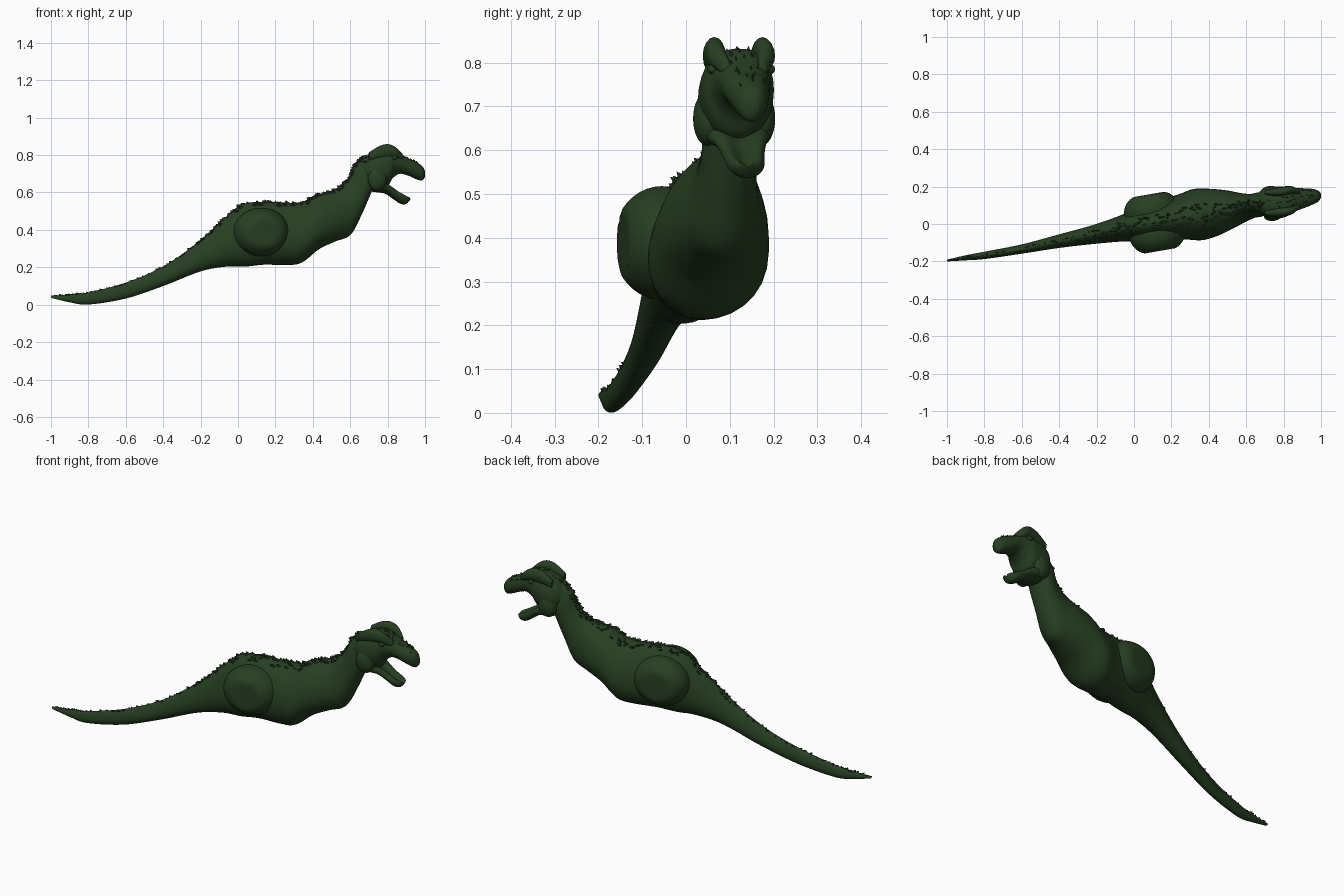
import bpy, bmesh, math, random
from mathutils import Vector

if "Cube" in bpy.data.objects:
    bpy.data.objects.remove(bpy.data.objects["Cube"])

random.seed(4)
SIDE = Vector((-0.17, 0.985, 0))          # sideways direction: the animal is turned slightly
green = bpy.data.materials.new("dark_green")
green.diffuse_color = (0.02, 0.05, 0.016, 1)
green.use_nodes = True
green.node_tree.nodes["Principled BSDF"].inputs["Base Color"].default_value = green.diffuse_color


def finish(name, bm, angle=50):
    bmesh.ops.recalc_face_normals(bm, faces=bm.faces)
    me = bpy.data.meshes.new(name)
    bm.to_mesh(me)
    bm.free()
    ob = bpy.data.objects.new(name, me)
    me.materials.append(green)
    bpy.context.collection.objects.link(ob)
    bpy.ops.object.select_all(action='DESELECT')
    ob.select_set(True)
    bpy.context.view_layer.objects.active = ob
    bpy.ops.object.shade_smooth_by_angle(angle=math.radians(angle))
    return ob


def sample(st, t):
    """Smooth interpolation through the stations, t counted in stations."""
    i = min(int(t), len(st) - 2)
    f = t - i
    p0, p1, p2, p3 = (st[max(0, min(len(st) - 1, i + k))] for k in (-1, 0, 1, 2))
    return [0.5 * (2 * b + (c - a) * f + (2 * a - 5 * b + 4 * c - d) * f * f
                   + (3 * b - a - 3 * c + d) * f ** 3) for a, b, c, d in zip(p0, p1, p2, p3)]


def surface(st, t, ang, egg=0.0, dent=0.0):
    """Point on a ring given by top (x, z), bottom (x, z), centre y and half width."""
    xt, zt, xb, zb, y, w = sample(st, t)
    mid = Vector(((xt + xb) / 2, y, (zt + zb) / 2))
    up = Vector(((xt - xb) / 2, 0, (zt - zb) / 2))
    c, s = math.cos(ang), math.sin(ang)
    h = s - dent * max(0, s) ** 6
    return mid + up * h + SIDE * (w * c * (1 - egg * s))


def loft(name, st, egg=0.0, dent=0.0, sides=32, sub=6):
    bm = bmesh.new()
    n = (len(st) - 1) * sub
    rings = [[bm.verts.new(surface(st, k / sub, 2 * math.pi * j / sides, egg, dent))
              for j in range(sides)] for k in range(n + 1)]
    for a, b in zip(rings, rings[1:]):
        for j in range(sides):
            bm.faces.new((a[j], a[j - 1], b[j - 1], b[j]))
    for r in (rings[0], rings[-1]):
        bm.faces.new(r)
    return finish(name, bm)


def bulge(name, centre, radii, flat=1.0):
    """Ellipsoid muscle, flattened on its outer sides."""
    bm = bmesh.new()
    bmesh.ops.create_uvsphere(bm, u_segments=32, v_segments=20, radius=1)
    for v in bm.verts:
        x, y, z = v.co
        y = max(-flat, min(flat, y))
        v.co = (Vector(centre) + Vector((0.985, 0.17, 0)) * (x * radii[0])
                + SIDE * (y * radii[1]) + Vector((0, 0, z * radii[2])))
    return finish(name, bm)


# Tail, torso and neck: top x, top z, bottom x, bottom z, centre y, half width
body = [
    (-1.0, .048, -.995, .035, -.195, .005),
    (-.90, .054, -.90, .013, -.181, .013),
    (-.80, .066, -.80, .001, -.168, .019),
    (-.60, .118, -.60, .033, -.134, .024),
    (-.40, .205, -.40, .100, -.092, .035),
    (-.22, .330, -.20, .178, -.055, .050),
    (-.08, .455, -.06, .204, -.025, .068),
    (.02, .535, .04, .204, -.004, .088),
    (.14, .550, .14, .214, .018, .105),
    (.25, .545, .26, .212, .037, .120),
    (.34, .548, .34, .225, .050, .136),
    (.41, .585, .43, .295, .062, .126),
    (.49, .605, .52, .338, .077, .103),
    (.55, .635, .60, .372, .088, .078),
    (.595, .685, .655, .470, .096, .064),
    (.625, .750, .695, .560, .103, .064),
    (.675, .795, .72, .620, .108, .060),
]
loft("body", body, egg=0.2)

# Upper head from the back of the skull to the snout
skull = [
    (.650, .760, .680, .640, .105, .050),
    (.695, .810, .710, .610, .110, .080),
    (.750, .836, .750, .608, .113, .086),
    (.800, .844, .800, .635, .120, .082),
    (.835, .836, .825, .675, .127, .070),
    (.870, .812, .865, .700, .133, .060),
    (.910, .788, .910, .690, .140, .052),
    (.950, .770, .950, .672, .147, .043),
    (.985, .745, .982, .664, .152, .030),
    (1.0, .715, .998, .680, .156, .010),
]
loft("upper_head", skull, dent=0.12)

# Open lower jaw with a hollowed top
jaw = [
    (.720, .670, .710, .605, .110, .070),
    (.775, .665, .750, .600, .118, .074),
    (.815, .645, .790, .592, .125, .060),
    (.855, .617, .830, .565, .131, .049),
    (.895, .596, .868, .540, .137, .043),
    (.918, .582, .895, .537, .141, .030),
    (.925, .570, .910, .548, .142, .010),
]
loft("lower_jaw", jaw, dent=0.9)

# Brow ridges, jaw muscles and eyes on both sides of the head
brow = [
    (.700, .815, .700, .770, .112, .012),
    (.760, .850, .760, .780, .115, .022),
    (.805, .858, .805, .785, .121, .023),
    (.845, .840, .845, .785, .128, .020),
    (.885, .800, .885, .765, .135, .010),
]
for s, tag in ((1, "left"), (-1, "right")):
    loft("brow_" + tag, [r[:4] + (r[4] + s * .055 * (1 if r[0] < .87 else .7), r[5]) for r in brow],
         sides=16)
    hinge = Vector((.735, .110, .672)) + SIDE * (s * .062)
    bulge("jaw_muscle_" + tag, hinge, (.052, .032, .062))
    bulge("eye_" + tag, Vector((.825, .126, .785)) + SIDE * (s * .066), (.015, .012, .012))

# Thigh stumps: broad muscles flattened on the outside
bulge("thigh_left", (.095, .070, .388), (.150, .112, .130), .80)
bulge("thigh_right", (.125, -.055, .388), (.150, .112, .130), .80)

# Ragged scales along the spine and over the head
bm = bmesh.new()


def scale_row(st, count, t0, t1, spread, size, egg, dent=0.0):
    for k in range(count):
        t = t0 + (t1 - t0) * (k + random.random()) / count
        ang = math.pi / 2 + random.uniform(-spread, spread)
        p = surface(st, t, ang, egg, dent)
        along = (surface(st, min(t + .05, len(st) - 1), ang, egg, dent) - p).normalized()
        across = (surface(st, t, ang + .05, egg, dent) - p).normalized()
        out = along.cross(across).normalized()
        if out.z < 0:
            out = -out
        r = size * random.uniform(.6, 1.2)
        base = [bm.verts.new(p + along * a * r * 1.3 + across * b * r * .6 - out * .004)
                for a, b in ((1, 0), (0, 1), (-1, 0), (0, -1))]
        tip = bm.verts.new(p + out * r * .85 - along * r * .8)
        for j in range(4):
            bm.faces.new((base[j], base[j - 1], tip))


scale_row(body, 60, .3, 6, .5, .010, .2)
scale_row(body, 150, 5, 16, .5, .013, .2)
scale_row(skull, 50, .5, 7.5, .9, .009, 0, .12)
finish("back_scales", bm, 20)
